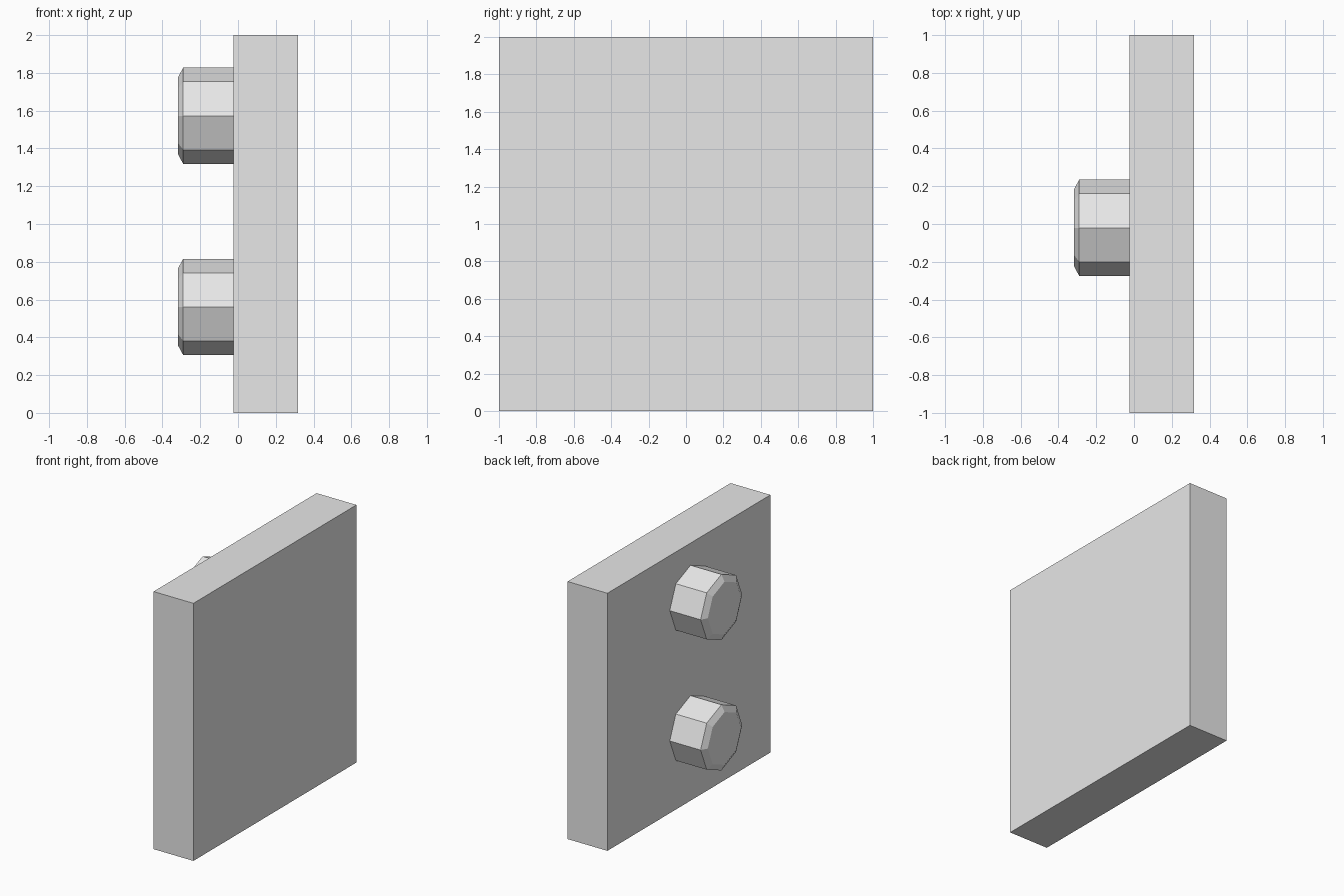
import bpy
import bmesh
from math import cos, sin, pi

cube = bpy.data.objects.get("Cube")
if cube:
    bpy.data.objects.remove(cube, do_unlink=True)

grey = bpy.data.materials.new("light_grey")
grey.use_nodes = True
grey.diffuse_color = (0.8, 0.8, 0.8, 1)
grey.node_tree.nodes["Principled BSDF"].inputs["Base Color"].default_value = (0.8, 0.8, 0.8, 1)


def add_object(name, bm):
    bmesh.ops.recalc_face_normals(bm, faces=bm.faces)
    mesh = bpy.data.meshes.new(name)
    bm.to_mesh(mesh)
    bm.free()
    mesh.materials.append(grey)
    obj = bpy.data.objects.new(name, mesh)
    bpy.context.collection.objects.link(obj)
    return obj


def add_stud(name, z, y=-0.02, sides=8):
    """Octagonal peg along x with a chamfered outer end."""
    bm = bmesh.new()
    rings = []
    for x, radius in ((-0.025, 0.255), (-0.29, 0.255), (-0.317, 0.205)):
        angles = [2 * pi * i / sides for i in range(sides)]
        rings.append([bm.verts.new((x, y + radius * cos(a), z + radius * sin(a))) for a in angles])
    for inner, outer in zip(rings, rings[1:]):
        for i in range(sides):
            j = (i + 1) % sides
            bm.faces.new((inner[i], inner[j], outer[j], outer[i]))
    bm.faces.new(rings[0])
    bm.faces.new(rings[-1])
    return add_object(name, bm)


# Square slab
bm = bmesh.new()
bmesh.ops.create_cube(bm, size=1)
bmesh.ops.scale(bm, vec=(0.342, 2, 2), verts=bm.verts)
bmesh.ops.translate(bm, vec=(0.146, 0, 1), verts=bm.verts)
add_object("slab", bm)

# Two pegs, one above the other
add_stud("upper_stud", 1.573)
add_stud("lower_stud", 0.561)
